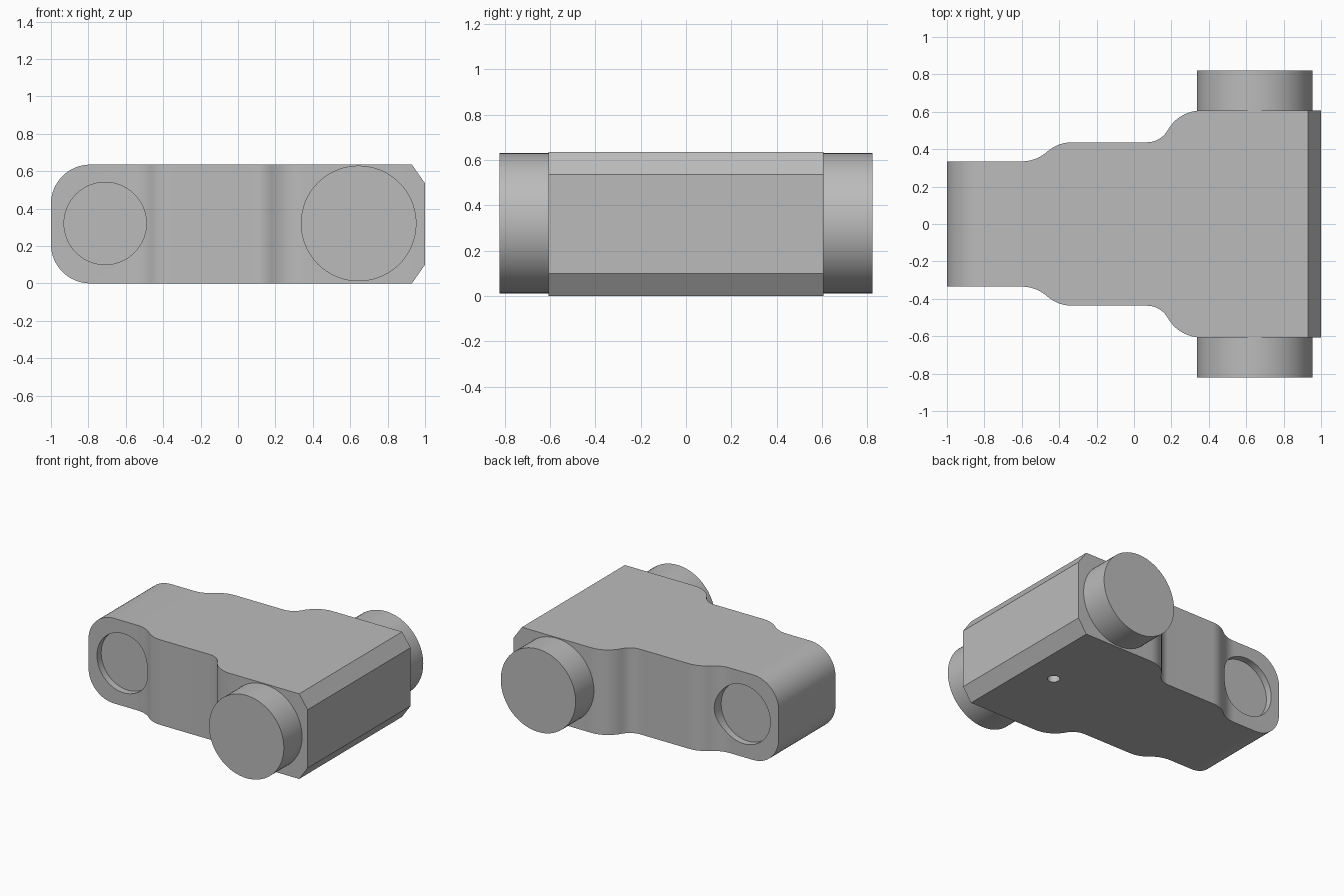
import bpy, bmesh
from math import sin, cos, atan2, pi, radians
from mathutils import Matrix

cube = bpy.data.objects.get("Cube")
if cube:
    bpy.data.objects.remove(cube)

H = 0.635      # body height
MID = H / 2

grey = bpy.data.materials.new("plain grey")
grey.use_nodes = True
COLOUR = (0.5, 0.5, 0.5, 1)
grey.diffuse_color = COLOUR
grey.node_tree.nodes["Principled BSDF"].inputs["Base Color"].default_value = COLOUR


def add_object(name, bm):
    bmesh.ops.recalc_face_normals(bm, faces=bm.faces)
    mesh = bpy.data.meshes.new(name)
    bm.to_mesh(mesh)
    bm.free()
    mesh.materials.append(grey)
    obj = bpy.data.objects.new(name, mesh)
    bpy.context.collection.objects.link(obj)
    return obj


def prism(name, points, vector):
    """Extrude a closed outline along a vector."""
    bm = bmesh.new()
    face = bm.faces.new([bm.verts.new(p) for p in points])
    out = bmesh.ops.extrude_face_region(bm, geom=[face], use_keep_orig=True)
    verts = [v for v in out["geom"] if isinstance(v, bmesh.types.BMVert)]
    bmesh.ops.translate(bm, verts=verts, vec=vector)
    return add_object(name, bm)


def cylinder(name, radius, length, centre, axis="Y"):
    bm = bmesh.new()
    turn = Matrix.Rotation(pi / 2, 4, "X") if axis == "Y" else Matrix()
    bmesh.ops.create_cone(bm, cap_ends=True, segments=72, radius1=radius, radius2=radius,
                          depth=length, matrix=Matrix.Translation(centre) @ turn)
    return add_object(name, bm)


def s_curve(start, end, share, steps=12):
    """Concave arc flowing into a convex arc; share is the concave part."""
    dx, dy = end[0] - start[0], end[1] - start[1]
    angle = 2 * atan2(dy, dx)
    total = dx / sin(angle)
    r1, r2 = total * share, total * (1 - share)
    turns = [angle * i / steps for i in range(steps + 1)]
    first = [(start[0] + r1 * sin(t), start[1] + r1 * (1 - cos(t))) for t in turns]
    second = [(end[0] - r2 * sin(t), end[1] - r2 * (1 - cos(t))) for t in reversed(turns)]
    return first + second[1:]


def boolean(target, cutter, operation):
    cutter.hide_render = True
    mod = target.modifiers.new(operation.title(), "BOOLEAN")
    mod.object, mod.operation, mod.solver = cutter, operation, "EXACT"
    bpy.context.view_layer.objects.active = target
    bpy.ops.object.modifier_apply(modifier=mod.name)
    bpy.data.objects.remove(cutter)


def smooth(obj):
    bpy.ops.object.select_all(action="DESELECT")
    obj.select_set(True)
    bpy.context.view_layer.objects.active = obj
    bpy.ops.object.shade_smooth_by_angle(angle=radians(25))


# Stepped plan outline, mirrored front to back
half = [(-1.1, 0.335)]
half += s_curve((-0.60, 0.335), (-0.33, 0.437), 0.5)
half += s_curve((0.07, 0.437), (0.36, 0.607), 0.38)
half += [(1.1, 0.607)]
outline = half + [(x, -y) for x, y in reversed(half)]
body = prism("body", [(x, y, 0) for x, y in outline], (0, 0, H))

# Side outline: rounded narrow end, chamfered wide end
R = 0.21
side = [(0.93, 0), (1, 0.10), (1, H - 0.10), (0.93, H)]
arc = [pi / 2 * i / 16 for i in range(17)]
side += [(-1 + R - R * sin(t), H - R + R * cos(t)) for t in arc]
side += [(-1 + R - R * cos(t), R - R * sin(t)) for t in arc]
trim = prism("side_trim", [(x, -1, z) for x, z in side], (0, 2, 0))
boolean(body, trim, "INTERSECT")

# Shallow round recesses in both sides of the narrow end
for s in (-1, 1):
    boolean(body, cylinder("recess_cutter", 0.22, 0.10, (-0.71, s * 0.335, MID + 0.003)), "DIFFERENCE")

# Small blind hole underneath
boolean(body, cylinder("hole_cutter", 0.042, 0.5, (0.71, 0, 0), "Z"), "DIFFERENCE")
smooth(body)

# Side pins
for s, name in ((-1, "front_pin"), (1, "back_pin")):
    smooth(cylinder(name, 0.309, 0.26, (0.645, s * 0.692, MID + 0.003)))
